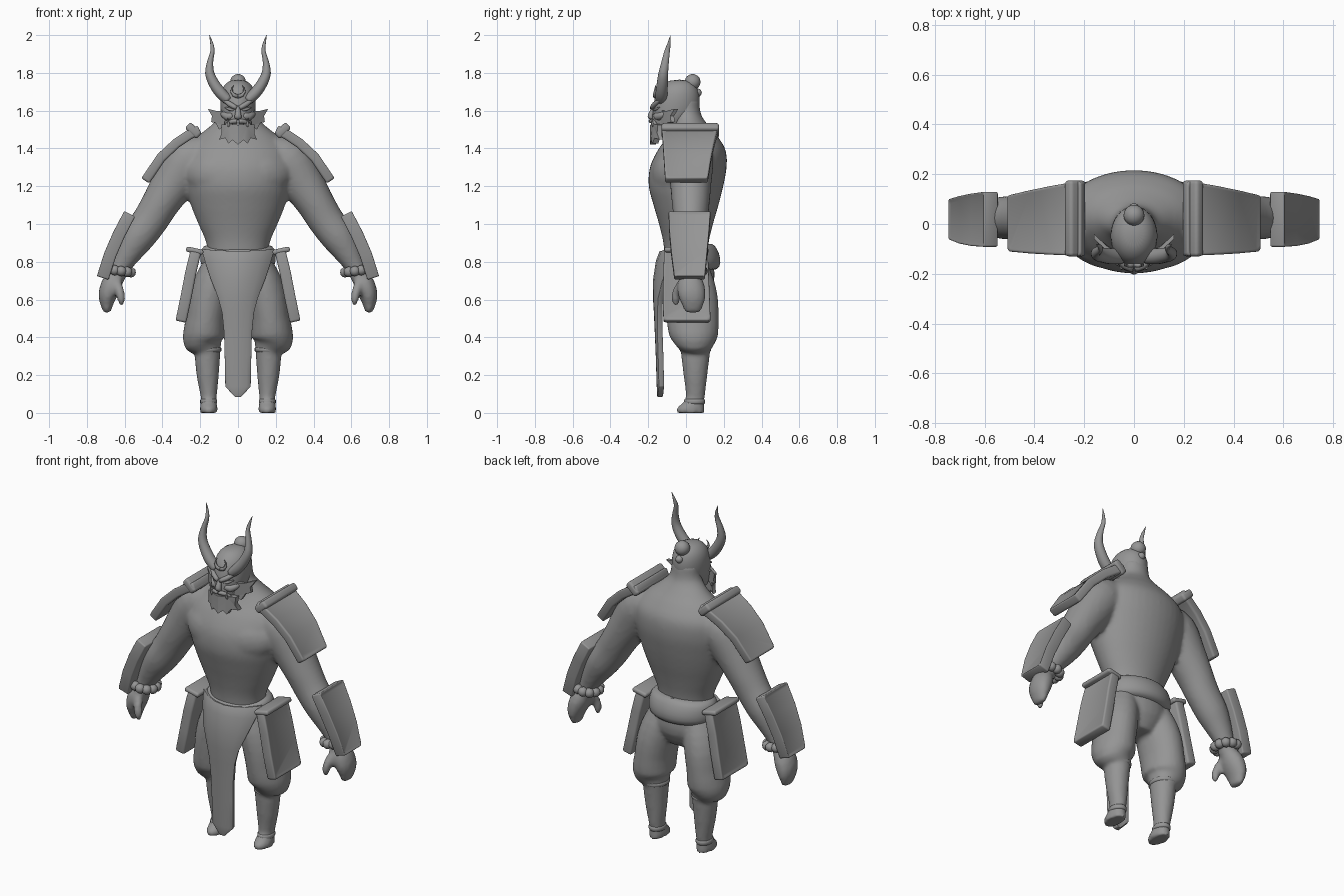
import bpy, bmesh, math
from mathutils import Vector

mat = bpy.data.materials.new("grey")
mat.diffuse_color = (0.3, 0.3, 0.3, 1)
Y = Vector((0, 1, 0))


def finish(name, bm, mirror=False, subsurf=0, bevel=0, voxel=0, angle=None):
    bmesh.ops.recalc_face_normals(bm, faces=bm.faces)
    me = bpy.data.meshes.new(name)
    bm.to_mesh(me)
    bm.free()
    me.materials.append(mat)
    ob = bpy.data.objects.new(name, me)
    bpy.context.collection.objects.link(ob)
    for p in me.polygons:
        p.use_smooth = True
    if angle:
        bpy.ops.object.select_all(action='DESELECT')
        bpy.context.view_layer.objects.active = ob
        ob.select_set(True)
        bpy.ops.object.shade_smooth_by_angle(angle=math.radians(angle))
    if bevel:
        m = ob.modifiers.new("bevel", 'BEVEL')
        m.width, m.segments = bevel, 3
    if subsurf:
        m = ob.modifiers.new("subsurf", 'SUBSURF')
        m.levels = m.render_levels = subsurf
    if voxel:
        m = ob.modifiers.new("blend", 'REMESH')
        m.mode, m.voxel_size, m.use_smooth_shade = 'VOXEL', voxel, True
        m = ob.modifiers.new("smooth", 'SMOOTH')
        m.factor, m.iterations = 0.5, 6
    if mirror:
        ob.modifiers.new("mirror", 'MIRROR').use_mirror_merge = False
    return ob


def spline(pts, steps):
    """Catmull-Rom resampling of tuples."""
    out = []
    for i in range(len(pts) - 1):
        a, b, c, d = (pts[max(0, min(len(pts) - 1, i + k))] for k in (-1, 0, 1, 2))
        for j in range(steps):
            t = j / steps
            out.append(tuple(q + .5 * t * (r - p + t * (2 * p - 5 * q + 4 * r - s + t * (3 * (q - r) + s - p)))
                             for p, q, r, s in zip(a, b, c, d)))
    return out + [pts[-1]]


def tube(bm, pts, n=16, s=1, steps=1):
    """Loft of ellipses; each point is x, y, z, radius across, radius along y."""
    pts = spline(pts, steps)
    c = [Vector((s * p[0], p[1], p[2])) for p in pts]
    rings = []
    for i, p in enumerate(pts):
        t = c[min(i + 1, len(c) - 1)] - c[max(i - 1, 0)]
        v = Vector((t.x, 0, t.z)).normalized().cross(Y)
        rings.append([bm.verts.new(c[i] + v * p[3] * math.cos(a) + Y * p[4] * math.sin(a))
                      for a in (2 * math.pi * k / n for k in range(n))])
    for a, b in zip(rings, rings[1:]):
        for k in range(n):
            bm.faces.new((a[k], a[(k + 1) % n], b[(k + 1) % n], b[k]))
    bm.faces.new(rings[0])
    bm.faces.new(rings[-1])


def stack(bm, rows, n=28, steps=1):
    """Vertical loft on the centre line; rows are z, rx, centre y, ry."""
    tube(bm, [(0, cy, z, rx, ry) for z, rx, cy, ry in rows], n, 1, steps)


def plate(name, path, thick, rim=0.0, bevel=.012):
    """Curved slab along x, z, y_front, y_back points, with a raised rim."""
    bm = bmesh.new()
    rings, outer = [], []
    for i, (x, z, y0, y1) in enumerate(path):
        a, b = path[max(i - 1, 0)], path[min(i + 1, len(path) - 1)]
        nrm = Vector((b[0] - a[0], 0, b[1] - a[1])).normalized().cross(Y)
        o = Vector((x, 0, z))
        rings.append([bm.verts.new(q) for q in (o + Y * y0, o + Y * y1,
                      o - nrm * thick + Y * y1, o - nrm * thick + Y * y0)])
    for a, b in zip(rings, rings[1:]):
        for k in range(4):
            f = bm.faces.new((a[k], a[(k + 1) % 4], b[(k + 1) % 4], b[k]))
            if k == 0:
                outer.append(f)
    bm.faces.new(rings[0])
    bm.faces.new(rings[-1])
    bmesh.ops.recalc_face_normals(bm, faces=bm.faces)
    if rim:
        bmesh.ops.inset_region(bm, faces=outer, thickness=rim, depth=-0.008)
    return finish(name, bm, mirror=True, bevel=bevel)


def prism(name, outline, y0, y1, bend):
    """Flat x, z outline extruded in y, swept back with the distance from the middle."""
    bm = bmesh.new()
    f = [bm.verts.new((x, y0 + bend * x * x, z)) for x, z in outline]
    b = [bm.verts.new((x, y1 + bend * x * x, z)) for x, z in outline]
    n = len(f)
    for k in range(n):
        bm.faces.new((f[k], f[(k + 1) % n], b[(k + 1) % n], b[k]))
    bmesh.ops.triangulate(bm, faces=[bm.faces.new(f), bm.faces.new(b)])
    return finish(name, bm, mirror=True, angle=35)


def ball(bm, c, r, sub=2):
    res = bmesh.ops.create_icosphere(bm, subdivisions=sub, radius=r)
    bmesh.ops.translate(bm, verts=res['verts'], vec=c)


# Torso, neck, arms, hands and chest muscle blended into one skin
bm = bmesh.new()
stack(bm, [(.78, .15, 0, .11), (.9, .168, 0, .12), (1.0, .21, 0, .143), (1.1, .25, 0, .172),
           (1.2, .28, 0, .197), (1.3, .295, .012, .203), (1.39, .28, .03, .18),
           (1.46, .22, .035, .135), (1.52, .145, .025, .095), (1.58, .09, .005, .075),
           (1.66, .08, 0, .07)], 40, 4)
for s in (1, -1):
    tube(bm, [(.17, .025, 1.39, .09, .1), (.26, .025, 1.335, .125, .12), (.34, .025, 1.22, .115, .11),
              (.41, .025, 1.11, .1, .1), (.465, .025, 1.02, .095, .09), (.53, .025, .93, .09, .085),
              (.58, .025, .85, .072, .068), (.625, .025, .765, .05, .05),
              (.645, .02, .72, .048, .055)], 24, s, 3)
    tube(bm, [(.635, .025, .74, .04, .04), (.665, .025, .69, .055, .07), (.688, .03, .63, .052, .075),
              (.695, .035, .58, .037, .062), (.692, .035, .53, .018, .04)], 14, s, 2)
    tube(bm, [(.65, -.01, .7, .03, .03), (.628, -.045, .65, .026, .027),
              (.618, -.055, .6, .022, .023), (.615, -.05, .565, .01, .012)], 10, s, 2)
    tube(bm, [(.02, -.11, 1.25, .08, .06), (.12, -.105, 1.265, .11, .075),
              (.21, -.07, 1.285, .1, .075), (.28, -.02, 1.31, .06, .06)], 16, s, 3)
finish("upper_body", bm, voxel=0.012)

# Hips, baggy trousers, boots
bm = bmesh.new()
stack(bm, [(.6, .1, .02, .08), (.68, .18, .015, .13), (.76, .19, .01, .14), (.86, .175, .005, .125)], 28, 2)
for s in (1, -1):
    tube(bm, [(.155, .025, 0, .045, .075), (.155, .024, .025, .047, .074), (.155, .04, .055, .042, .056),
              (.155, .05, .09, .043, .05), (.16, .05, .19, .058, .062), (.162, .05, .28, .066, .073),
              (.162, .05, .33, .072, .08), (.178, .045, .37, .105, .107), (.18, .04, .41, .112, .13),
              (.17, .035, .5, .105, .138), (.155, .03, .6, .108, .14), (.13, .02, .7, .1, .13),
              (.11, .01, .8, .07, .1)], 24, s, 2)
finish("trousers", bm, voxel=0.011)

# Cuffs at the knee and ankle
bm = bmesh.new()
for z, x, cy, rx, ry in ((.335, .162, .05, .074, .082), (.06, .155, .045, .045, .056)):
    tube(bm, [(x, cy, z - .014, rx * .9, ry * .9), (x, cy, z - .007, rx, ry),
              (x, cy, z + .007, rx, ry), (x, cy, z + .014, rx * .9, ry * .9)], 24)
finish("boot_cuffs", bm, mirror=True)

# Sash around the hips, thicker at the back and dipping at the front
bm = bmesh.new()
stack(bm, [(.75, .17, .03, .12), (.77, .195, .03, .152), (.82, .203, .025, .16),
           (.87, .195, .018, .148), (.9, .178, .01, .13), (.89, .16, .01, .11)], 32)
for v in bm.verts:
    if v.co.z > .84 and v.co.y < 0:
        v.co.z += .25 * v.co.y
finish("sash", bm, subsurf=1)

# Long front cloth with a pointed end
bm = bmesh.new()
rows = [(.185, .865, -.125), (.168, .8, -.145), (.135, .7, -.16), (.1, .61, -.16), (.08, .53, -.155),
        (.07, .42, -.15), (.067, .3, -.145), (.064, .14, -.14), (.012, .085, -.137)]
cols = [-1, -.66, -.33, 0, .33, .66, 1]
grid = [[bm.verts.new((w * c, y + 2.6 * (w * c) ** 2, z - .012 * (1 - c * c) * (z > .8)))
         for c in cols] for w, z, y in rows]
for a, b in zip(grid, grid[1:]):
    for k in range(6):
        bm.faces.new((a[k], a[k + 1], b[k + 1], b[k]))
cloth = finish("front_cloth", bm)
m = cloth.modifiers.new("thickness", 'SOLIDIFY')
m.thickness, m.offset = 0.03, 0
m = cloth.modifiers.new("bevel", 'BEVEL')
m.width, m.segments = 0.007, 2

# Armour plates on shoulders, forearms and hips
plate("shoulder_plate", [(.215, 1.525, -.128, .172), (.27, 1.5, -.126, .165), (.345, 1.45, -.123, .152),
                         (.43, 1.37, -.118, .135), (.515, 1.245, -.11, .115)], .055, .025)
plate("shoulder_lip", [(.19, 1.482, -.13, .175), (.252, 1.54, -.13, .175)], .045, 0, .014)
plate("forearm_plate", [(.605, 1.07, -.092, .13), (.662, .96, -.088, .122), (.71, .85, -.078, .112),
                        (.75, .725, -.062, .1)], .068, .02)
plate("hip_plate", [(.255, .865, -.115, .115), (.282, .75, -.12, .12), (.305, .63, -.122, .125),
                    (.335, .49, -.12, .13)], .062, .025)
plate("hip_lip", [(.18, .862, -.115, .118), (.272, .882, -.115, .118)], .028)

# Bead bracelets
bm = bmesh.new()
for k in range(11):
    a = 2 * math.pi * k / 11
    ball(bm, (.627 + .062 * math.cos(a), .025 + .064 * math.sin(a), .752 + .008 * math.cos(a)), .028)
finish("bracelet_beads", bm, mirror=True)

# Head with jaw
bm = bmesh.new()
stack(bm, [(1.47, .045, -.12, .045), (1.51, .07, -.09, .085), (1.57, .09, -.06, .122),
           (1.63, .096, -.05, .124), (1.69, .095, -.045, .118), (1.735, .078, -.04, .095),
           (1.765, .038, -.035, .05)], 24)
finish("head", bm, subsurf=1)

# Hair bun and tie
bm = bmesh.new()
ball(bm, (0, .035, 1.752), .042, 3)
ball(bm, (0, .062, 1.695), .022)
finish("hair_bun", bm)

# Horns
bm = bmesh.new()
tube(bm, [(.05, -.13, 1.655, .026, .03), (.09, -.13, 1.692, .03, .032), (.128, -.125, 1.745, .028, .03),
          (.15, -.12, 1.80, .024, .026), (.147, -.11, 1.86, .016, .02), (.135, -.1, 1.915, .011, .015),
          (.139, -.09, 1.955, .008, .009), (.152, -.082, 2.0, .001, .001)], 14, 1, 3)
finish("horns", bm, mirror=True)

# Mask: brows, cheeks, eyes, moustache and tusks
bm = bmesh.new()
tube(bm, [(.008, -.178, 1.615, .012, .014), (.045, -.165, 1.635, .014, .015),
          (.09, -.125, 1.67, .008, .01)], 8, 1, 2)
tube(bm, [(.03, -.155, 1.575, .018, .018), (.06, -.143, 1.57, .022, .022),
          (.088, -.11, 1.59, .01, .016)], 10, 1, 2)
tube(bm, [(.02, -.168, 1.602, .004, .005), (.045, -.16, 1.607, .008, .009),
          (.07, -.142, 1.618, .003, .005)], 8, 1, 2)
tube(bm, [(.005, -.185, 1.545, .012, .013), (.04, -.172, 1.54, .012, .012),
          (.07, -.15, 1.515, .006, .007)], 8, 1, 2)
tube(bm, [(.045, -.165, 1.505, .009, .009), (.05, -.178, 1.53, .007, .007),
          (.055, -.182, 1.56, .001, .001)], 8)
finish("mask_features", bm, mirror=True)
bm = bmesh.new()
tube(bm, [(0, -.165, 1.63, .011, .01), (0, -.182, 1.59, .014, .016), (0, -.192, 1.565, .022, .017),
          (0, -.175, 1.55, .014, .012)], 12)
finish("nose", bm, subsurf=1)

# Swept cheek spikes and jagged beard
prism("cheek_spikes", [(.075, 1.6), (.11, 1.597), (.16, 1.61), (.138, 1.572), (.142, 1.54),
                       (.118, 1.535), (.1, 1.5), (.07, 1.52)], -.15, -.13, 3.5)
prism("beard", [(0, 1.525), (.05, 1.53), (.09, 1.525), (.086, 1.48), (.1, 1.447), (.068, 1.455),
                (.05, 1.425), (.03, 1.445), (.0, 1.42)], -.19, -.16, 5)

# Crescent crest on the forehead
bm = bmesh.new()
tube(bm, [(0, -.165, 1.675, .011, .009), (.022, -.167, 1.683, .01, .008), (.034, -.165, 1.7, .007, .006),
          (.032, -.162, 1.72, .004, .004), (.022, -.16, 1.735, .001, .001)], 8)
finish("forehead_crest", bm, mirror=True)
